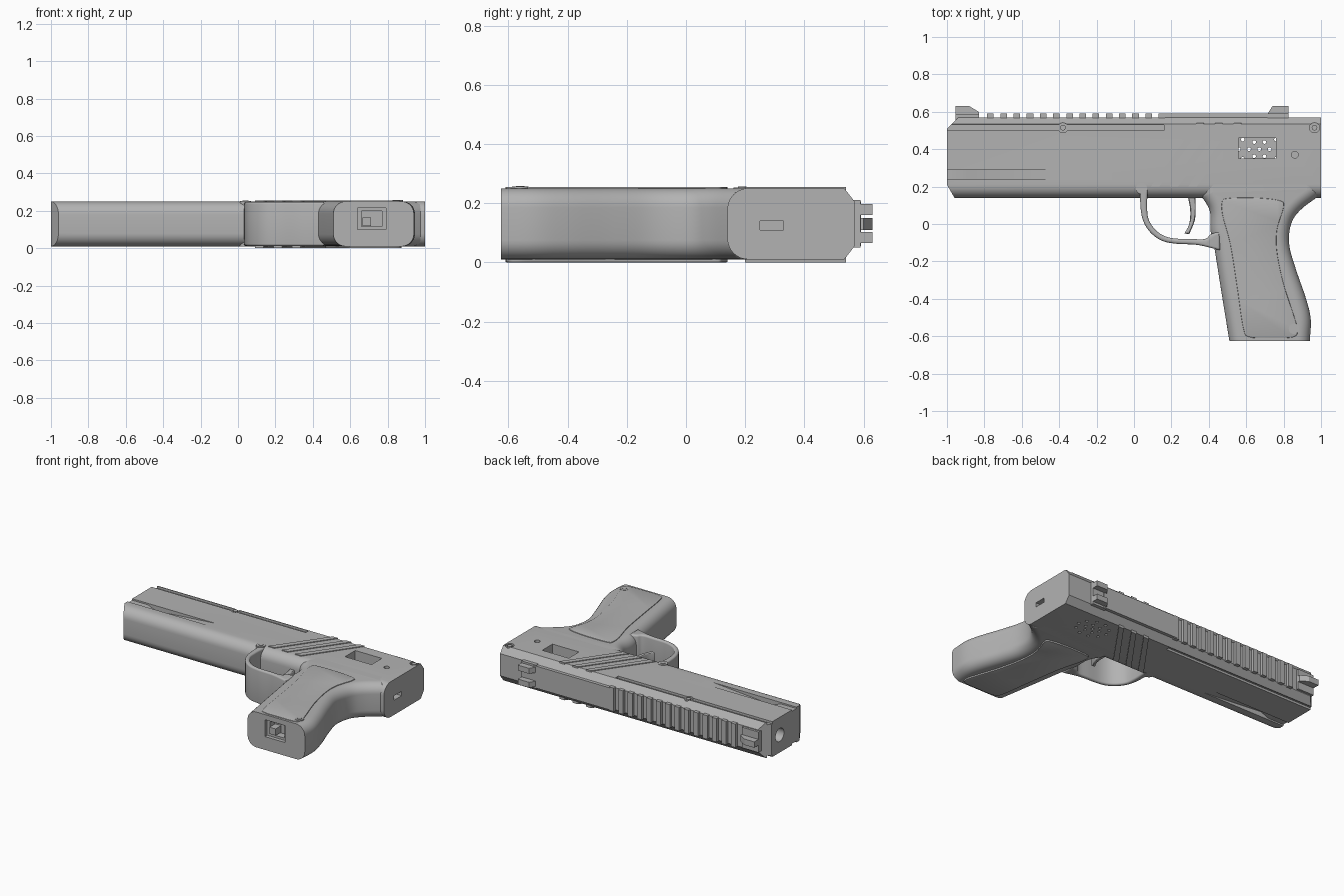
import bpy, bmesh, math
from mathutils import Vector

cube = bpy.data.objects.get("Cube")
if cube:
    bpy.data.objects.remove(cube)

grey = bpy.data.materials.new("plain grey")
grey.use_nodes = True
grey.diffuse_color = (0.45, 0.45, 0.45, 1)
grey.node_tree.nodes["Principled BSDF"].inputs["Base Color"].default_value = (0.45, 0.45, 0.45, 1)

LOW, HIGH = 0.01, 0.25           # side faces of the body
MID = (LOW + HIGH) / 2
PLACE = {"x": lambda a, b, t: (t, a, b),
         "y": lambda a, b, t: (a, t, b),
         "z": lambda a, b, t: (a, b, t)}


def prism(name, pts, t0, t1, axis="z", bevel=0.0, segments=6, keep=None):
    """Extrude a 2D outline along an axis; optionally round its rim edges."""
    bm = bmesh.new()
    rings = [[bm.verts.new(PLACE[axis](a, b, t)) for a, b in pts] for t in (t0, t1)]
    n = len(pts)
    for i in range(n):
        j = (i + 1) % n
        bm.faces.new((rings[0][i], rings[0][j], rings[1][j], rings[1][i]))
    for ring in rings:
        bm.faces.new(ring)
    bmesh.ops.recalc_face_normals(bm, faces=bm.faces)
    if bevel:
        rim = [e for e in bm.edges if any(len(f.verts) == n and n > 4 for f in e.link_faces)
               and (keep is None or keep(e))]
        bmesh.ops.bevel(bm, geom=rim, offset=bevel, segments=segments,
                        profile=0.5, affect="EDGES", clamp_overlap=False)
    return to_object(name, bm)


def to_object(name, bm):
    mesh = bpy.data.meshes.new(name)
    bm.to_mesh(mesh)
    bm.free()
    mesh.materials.append(grey)
    ob = bpy.data.objects.new(name, mesh)
    bpy.context.collection.objects.link(ob)
    return ob


def rect(a0, a1, b0, b1):
    return [(a0, b0), (a1, b0), (a1, b1), (a0, b1)]


def circle(a, b, r, n=20):
    return [(a + r * math.cos(k * math.tau / n), b + r * math.sin(k * math.tau / n))
            for k in range(n)]


def curve(pts, steps=6, closed=False):
    """Smooth curve through control points."""
    p = [Vector(q) for q in pts]
    p = [p[-1]] + p + p[:2] if closed else [2 * p[0] - p[1]] + p + [2 * p[-1] - p[-2]]
    out = []
    for a, b, c, d in zip(p, p[1:], p[2:], p[3:]):
        for k in range(steps):
            t = k / steps
            out.append(tuple(0.5 * (2 * b + (c - a) * t + (2 * a - 5 * b + 4 * c - d) * t * t
                                    + (3 * b - a - 3 * c + d) * t ** 3)))
    return out if closed else out + [tuple(p[-2])]


def cut(target, cutter):
    cutter.hide_render = True
    mod = target.modifiers.new("cut", "BOOLEAN")
    mod.operation, mod.solver, mod.object = "DIFFERENCE", "EXACT", cutter
    bpy.context.view_layer.objects.active = target
    bpy.ops.object.modifier_apply(modifier=mod.name)
    bpy.data.objects.remove(cutter)


def flip(z):
    return 2 * MID - z


# Body: rounded underside, chamfered top edges, cut nose corners
R = 0.07
arc = [(0.14 + R - R * math.sin(k * math.pi / 16), HIGH - R + R * math.cos(k * math.pi / 16))
       for k in range(9)]
half = [(0.57, 0.205), (0.535, HIGH)] + arc
section = half + [(y, flip(z)) for y, z in reversed(half)]
body = prism("body", section, -1, 1, "x")
bm = bmesh.new()
bm.from_mesh(body.data)
for point, normal in (((-1, 0.21, 0), (-0.07, -0.04, 0)), ((-1, 0.51, 0), (-0.05, 0.05, 0))):
    res = bmesh.ops.bisect_plane(bm, geom=bm.verts[:] + bm.edges[:] + bm.faces[:],
                                 plane_co=point, plane_no=normal, clear_outer=True)
    rim = [e for e in res["geom_cut"] if isinstance(e, bmesh.types.BMEdge)]
    bmesh.ops.contextual_create(bm, geom=rim)
bmesh.ops.recalc_face_normals(bm, faces=bm.faces)
bm.to_mesh(body.data)
bm.free()

# Body cuts: side grooves on both sides, muzzle, window, sound holes, rear slot
ramp = [(-1.1, 0.24), (-0.88, 0.24), (-0.82, 0.215), (-0.37, HIGH), (-0.37, 0.3), (-1.1, 0.3)]
cut(body, prism("groove_cutter", ramp, 0.24, 0.29, "y"))
cut(body, prism("groove_cutter", [(x, flip(z)) for x, z in ramp], 0.24, 0.29, "y"))
for z0, z1 in ((0.235, 0.3), (-0.04, 0.025)):
    cut(body, prism("line_cutter", rect(-1.1, 0.16, 0.5, 0.53), z0, z1))
cut(body, prism("muzzle_cutter", circle(0.42, MID, 0.045, 28), -1.1, -0.8, "x"))
cut(body, prism("window_cutter", rect(0.56, 0.76, 0.35, 0.46), 0.03, 0.3))
cut(body, prism("pin_cutter", circle(0.86, 0.37, 0.018), 0.22, 0.3))
cut(body, prism("slot_cutter", rect(0.25, 0.33, 0.11, 0.14), 0.96, 1.1, "x"))
for ring, count in ((0, 1), (0.055, 6), (0.11, 10)):
    for k in range(count):
        a = k * math.tau / count
        hole = circle(0.67 + ring * math.cos(a), 0.40 + ring * math.sin(a) * 0.8, 0.01, 10)
        cut(body, prism("sound_hole_cutter", hole, -0.05, 0.045))

# Screws sunk in the body
for x, y in ((-0.38, 0.515), (0.965, 0.515)):
    cut(body, prism("screw_cutter", circle(x, y, 0.027), 0.235, 0.3))
    prism("screw", circle(x, y, 0.015), 0.22, 0.249)

# Grip: rounded along its length, flat at the end
back = curve([(0.995, 0.155), (0.89, 0.075), (0.84, 0), (0.83, -0.11), (0.865, -0.24),
              (0.92, -0.4), (0.945, -0.51), (0.94, -0.625)])
front = curve([(0.51, -0.625), (0.47, -0.38), (0.43, -0.13), (0.41, -0.04), (0.405, 0.07),
               (0.36, 0.15)])
outline = [(0.985, 0.24)] + back + front + [(0.36, 0.24)]
grip = prism("grip", outline, LOW, HIGH, bevel=0.065, segments=8,
             keep=lambda e: not (all(v.co.y < -0.62 for v in e.verts)
                                 or all(v.co.y > 0.23 for v in e.verts)))
cut(grip, prism("grip_pocket_cutter", rect(0.64, 0.79, 0.1, 0.215), -0.7, -0.6, "y"))
cut(grip, prism("grip_socket_cutter", rect(0.66, 0.77, 0.115, 0.2), -0.7, -0.55, "y"))
prism("socket_key", rect(0.665, 0.71, 0.12, 0.165), -0.61, -0.54, "y")

# Grip panels on both sides
panel = curve([(0.47, 0.115), (0.5, 0.137), (0.65, 0.14), (0.78, 0.125), (0.80, 0.09),
               (0.765, -0.03), (0.765, -0.15), (0.80, -0.32), (0.855, -0.49), (0.875, -0.57),
               (0.85, -0.605), (0.74, -0.61), (0.62, -0.605), (0.585, -0.56), (0.55, -0.33),
               (0.515, -0.11), (0.475, 0.04)], closed=True)
prism("grip_panel_left", panel, 0.24, 0.255, bevel=0.004, segments=2)
prism("grip_panel_right", panel, 0.0, 0.015, bevel=0.004, segments=2)
prism("grip_screw_ring", circle(0.855, -0.56, 0.028), 0.235, 0.2565)
prism("grip_screw", circle(0.855, -0.56, 0.014), 0.24, 0.2585)

# Trigger guard with its pivot boss, and trigger
outer = curve([(0.03, 0.19), (0.04, 0.05), (0.075, -0.03), (0.14, -0.085), (0.22, -0.105),
               (0.34, -0.112), (0.46, -0.14)])
inner = curve([(0.46, -0.04), (0.41, -0.055), (0.38, -0.08), (0.3, -0.08), (0.2, -0.075),
               (0.13, -0.045), (0.08, 0.02), (0.07, 0.1), (0.075, 0.19)])
prism("trigger_guard", outer + inner, 0.012, 0.248, bevel=0.012, segments=4)
prism("guard_boss", circle(0.04, 0.19, 0.03), LOW, 0.2525)
prism("guard_screw", circle(0.04, 0.19, 0.015), 0.2, 0.256)
blade = (curve([(0.28, 0.18), (0.3, 0.08), (0.295, 0.0), (0.27, -0.05)])
         + curve([(0.295, -0.055), (0.325, 0.02), (0.33, 0.1), (0.325, 0.18)]))
prism("trigger", blade, 0.085, 0.175, bevel=0.008, segments=3)

# Raised slanted grip bars on both sides
for k in range(3):
    x = 0.09 + 0.1 * k
    bar = [(x, 0.2), (x + 0.045, 0.2), (x + 0.285, 0.54), (x + 0.245, 0.54)]
    prism("slanted_bar_left", bar, 0.2, 0.255)
    prism("slanted_bar_right", bar, 0.0, 0.05)

# Toothed rail and smooth top strip
for k in range(14):
    x = -0.785 + 0.0705 * k
    prism("rail_tooth", rect(x, x + 0.035, 0.55, 0.59), 0.05, 0.21)
prism("top_strip", rect(0.15, 0.74, 0.55, 0.592), 0.055, 0.205)

# Sights
front_sight = [(-0.955, 0.55), (-0.955, 0.63), (-0.88, 0.63), (-0.83, 0.6), (-0.83, 0.55)]
prism("front_sight", front_sight, 0.11, 0.15)
prism("front_sight_base", rect(-0.955, -0.83, 0.55, 0.585), 0.06, 0.2)
rear_sight = [(0.715, 0.55), (0.715, 0.59), (0.74, 0.63), (0.825, 0.63), (0.825, 0.55)]
for z in (0.065, 0.16):
    prism("rear_sight_post", rear_sight, z, z + 0.037)
prism("rear_sight_base", rect(0.715, 0.825, 0.55, 0.59), 0.05, 0.21)

# Smooth shading with sharp edges kept
bpy.ops.object.select_all(action="DESELECT")
for ob in bpy.context.scene.objects:
    if ob.type == "MESH" and grey.name in ob.data.materials:
        ob.select_set(True)
        bpy.context.view_layer.objects.active = ob
bpy.ops.object.shade_smooth_by_angle(angle=math.radians(30))
